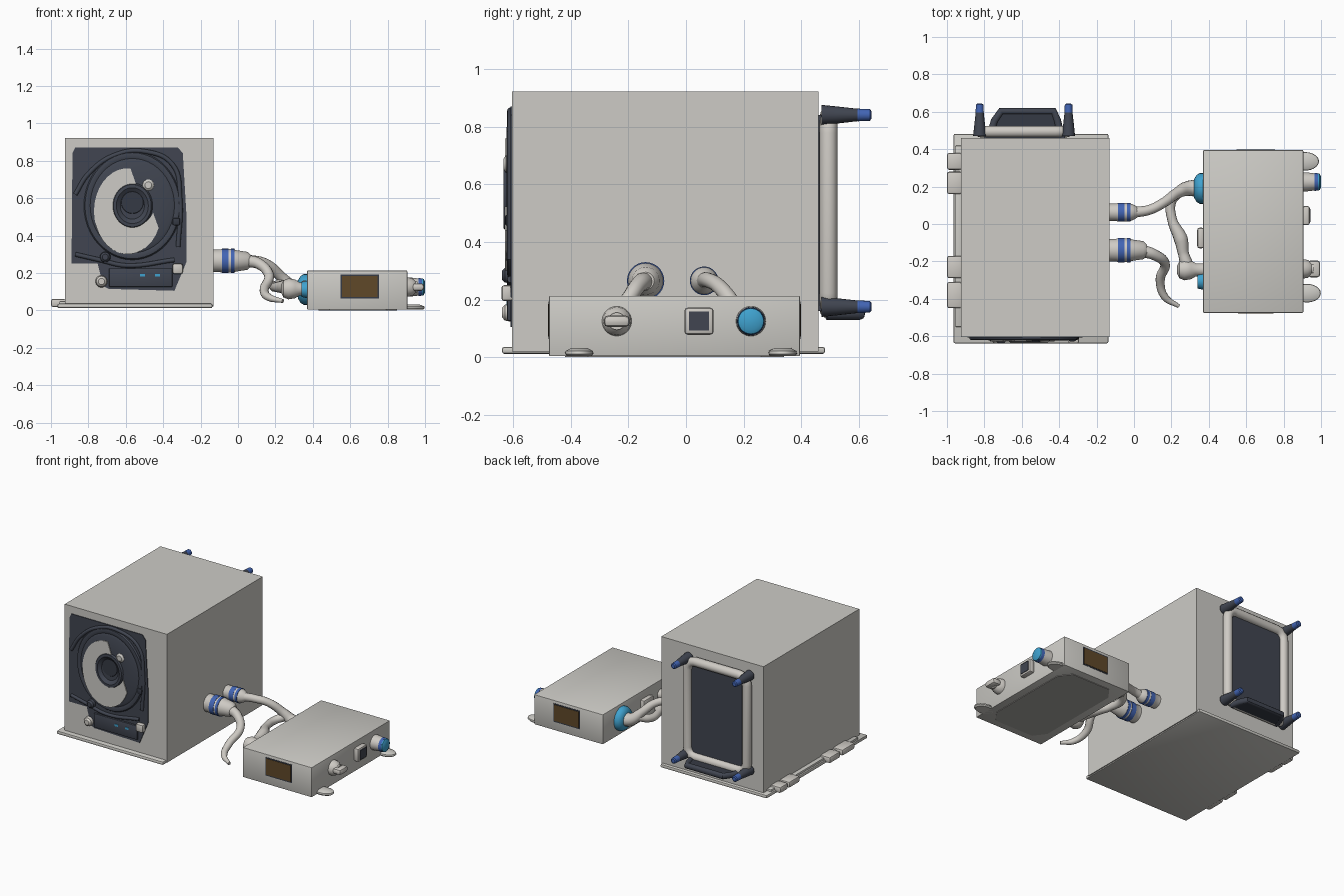
import bpy, bmesh, math
from mathutils import Vector

if "Cube" in bpy.data.objects:
    bpy.data.objects.remove(bpy.data.objects["Cube"])


def material(name, r, g, b):
    m = bpy.data.materials.new(name)
    m.diffuse_color = (r, g, b, 1)
    m.use_nodes = True
    m.node_tree.nodes["Principled BSDF"].inputs["Base Color"].default_value = m.diffuse_color
    return m


GREY = material("warm grey", 0.61, 0.60, 0.565)
PALE = material("pale grey", 0.62, 0.595, 0.555)
MID = material("mid grey", 0.40, 0.39, 0.37)
DARK = material("slate", 0.052, 0.06, 0.082)
BLACK = material("deep slate", 0.036, 0.042, 0.058)
SKY = material("sky blue", 0.05, 0.36, 0.62)
BLUE = material("royal blue", 0.055, 0.13, 0.46)
BROWN = material("brown glass", 0.115, 0.066, 0.022)


def finish(name, bm, mat, smooth=True):
    bmesh.ops.recalc_face_normals(bm, faces=bm.faces)
    me = bpy.data.meshes.new(name)
    bm.to_mesh(me)
    bm.free()
    me.materials.append(mat)
    if smooth:
        me.shade_smooth()
        me.set_sharp_from_angle(angle=math.radians(35))
    ob = bpy.data.objects.new(name, me)
    bpy.context.collection.objects.link(ob)
    return ob


def box(name, lo, hi, mat, bevel=0.0):
    bm = bmesh.new()
    bmesh.ops.create_cube(bm, size=1)
    for v in bm.verts:
        v.co = [(a + b) / 2 + c * (b - a) for a, b, c in zip(lo, hi, v.co)]
    if bevel:
        bmesh.ops.bevel(bm, geom=bm.edges[:], offset=bevel, segments=2, profile=0.5, affect='EDGES')
    return finish(name, bm, mat, bool(bevel))


def plate(name, points, push, mat):
    """Flat outline pushed out along a vector."""
    bm = bmesh.new()
    f = bm.faces.new([bm.verts.new(p) for p in points])
    ext = bmesh.ops.extrude_face_region(bm, geom=[f])
    bmesh.ops.translate(bm, vec=push, verts=[g for g in ext["geom"] if isinstance(g, bmesh.types.BMVert)])
    return finish(name, bm, mat, False)


def lathe(name, origin, direction, profile, mat, sides=28, scale=(1, 1, 1)):
    """Profile of (distance along axis, radius) spun round the axis."""
    rot = Vector(direction).to_track_quat('Z', 'Y')
    bm = bmesh.new()
    rings = []
    for d, r in profile:
        ring = []
        for i in range(sides):
            a = 2 * math.pi * i / sides
            p = rot @ Vector((r * math.cos(a), r * math.sin(a), d))
            ring.append(bm.verts.new(Vector(origin) + Vector([c * s for c, s in zip(p, scale)])))
        rings.append(ring)
    for a, b in zip(rings, rings[1:]):
        for i in range(sides):
            j = (i + 1) % sides
            bm.faces.new((a[i], a[j], b[j], b[i]))
    bm.faces.new(rings[0])
    bm.faces.new(rings[-1])
    return finish(name, bm, mat)


def tube(name, points, radius, mat, cyclic=False, handles='AUTO'):
    """Tube through (x, y, z, relative radius) points."""
    cu = bpy.data.curves.new(name, 'CURVE')
    cu.dimensions = '3D'
    cu.bevel_depth, cu.bevel_resolution, cu.use_fill_caps = radius, 4, True
    cu.resolution_u = 8 if handles == 'AUTO' else 1
    sp = cu.splines.new('BEZIER')
    sp.bezier_points.add(len(points) - 1)
    sp.use_cyclic_u = cyclic
    for bp, p in zip(sp.bezier_points, points):
        bp.co = p[:3]
        bp.radius = p[3] if len(p) > 3 else 1
        bp.handle_left_type = bp.handle_right_type = handles
    tmp = bpy.data.objects.new(name + "_path", cu)
    bpy.context.collection.objects.link(tmp)
    dg = bpy.context.evaluated_depsgraph_get()
    me = bpy.data.meshes.new_from_object(tmp.evaluated_get(dg))
    bpy.data.objects.remove(tmp)
    bm = bmesh.new()
    bm.from_mesh(me)
    bpy.data.meshes.remove(me)
    return finish(name, bm, mat)


# Large cabinet, base plate and left side lugs
box("cabinet", (-0.925, -0.603, 0.02), (-0.13, 0.46, 0.922), GREY)
box("base_plate", (-0.965, -0.638, 0.012), (-0.137, 0.482, 0.036), GREY, 0.008)
for i, (a, b) in enumerate([(0.29, 0.38), (0.16, 0.28), (-0.29, -0.17), (-0.45, -0.31)]):
    box(f"side_lug_{i}", (-1.0, a, 0.018), (-0.92, b, 0.062), PALE, 0.012)
box("side_rail", (-0.955, -0.55, 0.03), (-0.92, 0.42, 0.05), GREY, 0.006)

# Front fan panel
FY = -0.608
outline = [(-0.89, 0.25), (-0.75, 0.25), (-0.72, 0.13), (-0.69, 0.115), (-0.34, 0.105), (-0.30, 0.2),
           (-0.275, 0.26), (-0.275, 0.50), (-0.295, 0.84), (-0.32, 0.87), (-0.87, 0.87), (-0.885, 0.84)]
plate("fan_panel", [(x, -0.6, z) for x, z in outline], (0, FY + 0.6, 0), DARK)
lathe("fan_shroud", (-0.565, FY, 0.56), (0, -1, 0),
      [(-0.005, 0.285), (0.010, 0.275), (0.013, 0.26), (0.008, 0.245), (0.014, 0.23), (0.014, 0.118),
       (0.024, 0.11), (0.025, 0.093), (0.018, 0.083), (0.008, 0.07), (0.008, 0.01)],
      DARK, 48, (0.92, 1, 1.03))
lathe("fan_hub", (-0.565, FY - 0.008, 0.577), (0, -1, 0), [(0, 0.06), (0.003, 0.058)], BLACK)
arc = [math.radians(85 + 252 * i / 24) for i in range(25)]
crescent = [(-0.59 + 0.18 * math.cos(t), FY - 0.012, 0.53 + 0.23 * math.sin(t)) for t in arc]
crescent += [(-0.555 + 0.11 * math.cos(t), FY - 0.012, 0.565 + 0.11 * math.sin(t)) for t in reversed(arc)]
plate("fan_crescent", crescent, (0, -0.008, 0), GREY)
tube("panel_rim", [(-0.87, FY, 0.62), (-0.80, FY, 0.73), (-0.66, FY, 0.83), (-0.50, FY, 0.85),
                   (-0.35, FY, 0.78), (-0.31, FY, 0.6), (-0.32, FY, 0.34)], 0.012, DARK)
tube("panel_lower_rim", [(-0.87, FY, 0.3), (-0.74, FY, 0.27), (-0.6, FY, 0.24), (-0.34, FY, 0.27)], 0.012, DARK)
box("control_strip", (-0.69, FY - 0.012, 0.125), (-0.35, FY + 0.01, 0.225), DARK, 0.006)
for i, x in enumerate((-0.51, -0.43)):
    box(f"status_light_{i}", (x - 0.013, FY - 0.015, 0.18), (x + 0.013, FY - 0.01, 0.195), SKY)
for i, (x, z, r, h, m) in enumerate([(-0.48, 0.67, 0.03, 0.03, GREY), (-0.73, 0.155, 0.028, 0.035, PALE),
                                     (-0.71, 0.285, 0.026, 0.035, DARK)]):
    lathe(f"front_knob_{i}", (x, -0.603, z), (0, -1, 0), [(0, r * 1.15), (h * 0.7, r), (h, r * 0.6)], m)
box("front_latch", (-0.35, -0.64, 0.195), (-0.295, -0.6, 0.25), PALE, 0.01)
box("front_button", (-0.35, -0.627, 0.455), (-0.31, -0.6, 0.495), BLACK, 0.008)

# Back panel, tube frame, corner pegs and carrying handle
box("back_panel", (-0.80, 0.45, 0.16), (-0.37, 0.495, 0.84), DARK)
x0, x1, z0, z1, k = -0.82, -0.36, 0.165, 0.835, 0.06
ring = []
for cx, cz, start in ((x1 - k, z1 - k, 0), (x0 + k, z1 - k, 90), (x0 + k, z0 + k, 180), (x1 - k, z0 + k, 270)):
    for s in range(5):
        t = math.radians(start + s * 22.5)
        ring.append((cx + k * math.cos(t), 0.494, cz + k * math.sin(t)))
tube("back_frame", ring, 0.031, PALE, True, 'VECTOR')
for x in (-0.825, -0.35):
    for z, n in ((0.84, "upper"), (0.175, "lower")):
        side = "left" if x < -0.6 else "right"
        lathe(f"{n}_{side}_peg", (x, 0.47, z), (0, 1, 0), [(0, 0.035), (0.05, 0.03), (0.13, 0.021)], DARK, 16)
        lathe(f"{n}_{side}_peg_tip", (x, 0.595, z), (0, 1, 0),
              [(0, 0.022), (0.043, 0.02), (0.048, 0.013)], BLUE, 16)
grip = [(-0.765, 0.5), (-0.745, 0.565), (-0.71, 0.615), (-0.43, 0.615), (-0.41, 0.565), (-0.395, 0.5)]
plate("handle_tray", [(x, y, 0.135) for x, y in grip], (0, 0, 0.025), BLACK)
tube("handle_rim", [(x, y - 0.012, 0.15) for x, y in grip], 0.02, DARK, False, 'VECTOR')

# Two plugs on the cabinet's right side
for n, y, r, end in (("rear", 0.063, 0.046, 0.14), ("front", -0.14, 0.06, 0.185)):
    lathe(f"{n}_plug", (-0.135, y, 0.265), (1, 0, 0),
          [(0, r), (0.04, r), (0.045, r * 1.05), (0.11, r * 1.05), (0.125, r * 0.95), (end, r * 0.8),
           (end + 0.02, r * 0.5)], PALE)
    for j, (a, w) in enumerate(((0.05, 0.035), (0.097, 0.018))):
        lathe(f"{n}_plug_band_{j}", (-0.135 + a, y, 0.265), (1, 0, 0), [(0, r * 1.08), (w, r * 1.08)], BLUE)

# Cables
tube("main_cable", [(0.0, 0.063, 0.265, 1), (0.08, 0.075, 0.268, 0.9), (0.16, 0.115, 0.245, 0.9),
                    (0.23, 0.165, 0.18, 1.0), (0.29, 0.19, 0.125, 1.4), (0.36, 0.19, 0.112, 1.8)], 0.029, PALE)
tube("loose_cable", [(0.03, -0.14, 0.265, 1.2), (0.11, -0.165, 0.25, 1), (0.165, -0.21, 0.19, 0.9),
                     (0.14, -0.30, 0.11, 0.85), (0.165, -0.39, 0.07, 0.7), (0.24, -0.44, 0.05, 0.35)], 0.029, PALE)
tube("branch_cable", [(0.25, 0.18, 0.15, 1), (0.20, 0.12, 0.13, 0.9), (0.205, 0.02, 0.125, 0.9),
                      (0.25, -0.08, 0.125, 1.3), (0.265, -0.16, 0.12, 1.0), (0.29, -0.24, 0.115, 1.3)], 0.029, PALE)
lathe("branch_plug", (0.23, -0.245, 0.115), (1, 0, 0),
      [(0, 0.02), (0.012, 0.045), (0.04, 0.056), (0.075, 0.05), (0.1, 0.035), (0.15, 0.035)], PALE)
lathe("main_cable_flange", (0.322, 0.19, 0.112), (1, 0, 0),
      [(0, 0.05), (0.012, 0.072), (0.03, 0.082), (0.055, 0.082)], SKY)
lathe("branch_flange", (0.34, -0.305, 0.112), (1, 0, 0), [(0, 0.04), (0.035, 0.048)], SKY)
box("left_socket", (0.338, -0.13, 0.07), (0.375, -0.02, 0.16), PALE, 0.012)

# Small control unit with a screen at each end
box("control_unit", (0.37, -0.475, 0.004), (0.905, 0.395, 0.213), GREY, 0.004)
plate("underside_panel", [(x, y, 0.004) for x, y in ((0.43, -0.34), (0.49, -0.42), (0.79, -0.42), (0.85, -0.34),
      (0.85, 0.26), (0.79, 0.34), (0.49, 0.34), (0.43, 0.26))], (0, 0, -0.004), MID)
for n, y, s in (("front", -0.475, -1), ("back", 0.395, 1)):
    for part, g, d, m in (("screen_border", 0.008, 0.002, BLACK), ("screen", 0, 0.004, BROWN)):
        ys = sorted((y - s * 0.003, y + s * d))
        box(f"{n}_{part}", (0.555 - g, ys[0], 0.072 - g), (0.745 + g, ys[1], 0.185 + g), m)

# Control unit's right side: knob, square socket, blue-tipped button, feet
lathe("knob_collar", (0.9, -0.24, 0.125), (1, 0, 0), [(0, 0.052), (0.03, 0.048), (0.05, 0.03), (0.06, 0.03)], PALE)
box("knob_grip", (0.93, -0.285, 0.105), (0.995, -0.195, 0.145), PALE, 0.015)
box("square_socket", (0.9, -0.006, 0.078), (0.94, 0.096, 0.172), PALE, 0.012)
box("square_socket_face", (0.935, 0.01, 0.092), (0.944, 0.08, 0.158), DARK)
lathe("button_body", (0.9, 0.225, 0.125), (1, 0, 0), [(0, 0.052), (0.03, 0.05), (0.07, 0.045)], PALE)
lathe("button_band", (0.965, 0.225, 0.125), (1, 0, 0), [(0, 0.048), (0.02, 0.046)], BLUE)
lathe("button_cap", (0.98, 0.225, 0.125), (1, 0, 0), [(0, 0.046), (0.012, 0.044), (0.02, 0.03)], SKY)
for n, y, x in (("rear", 0.335, 0.915), ("front", -0.37, 0.925)):
    lathe(f"{n}_foot", (x, y, 0.004), (0, 0, 1),
          [(0, 0.045), (0.008, 0.052), (0.018, 0.05), (0.028, 0.03)], GREY, 28, (1.42, 0.95, 1))
